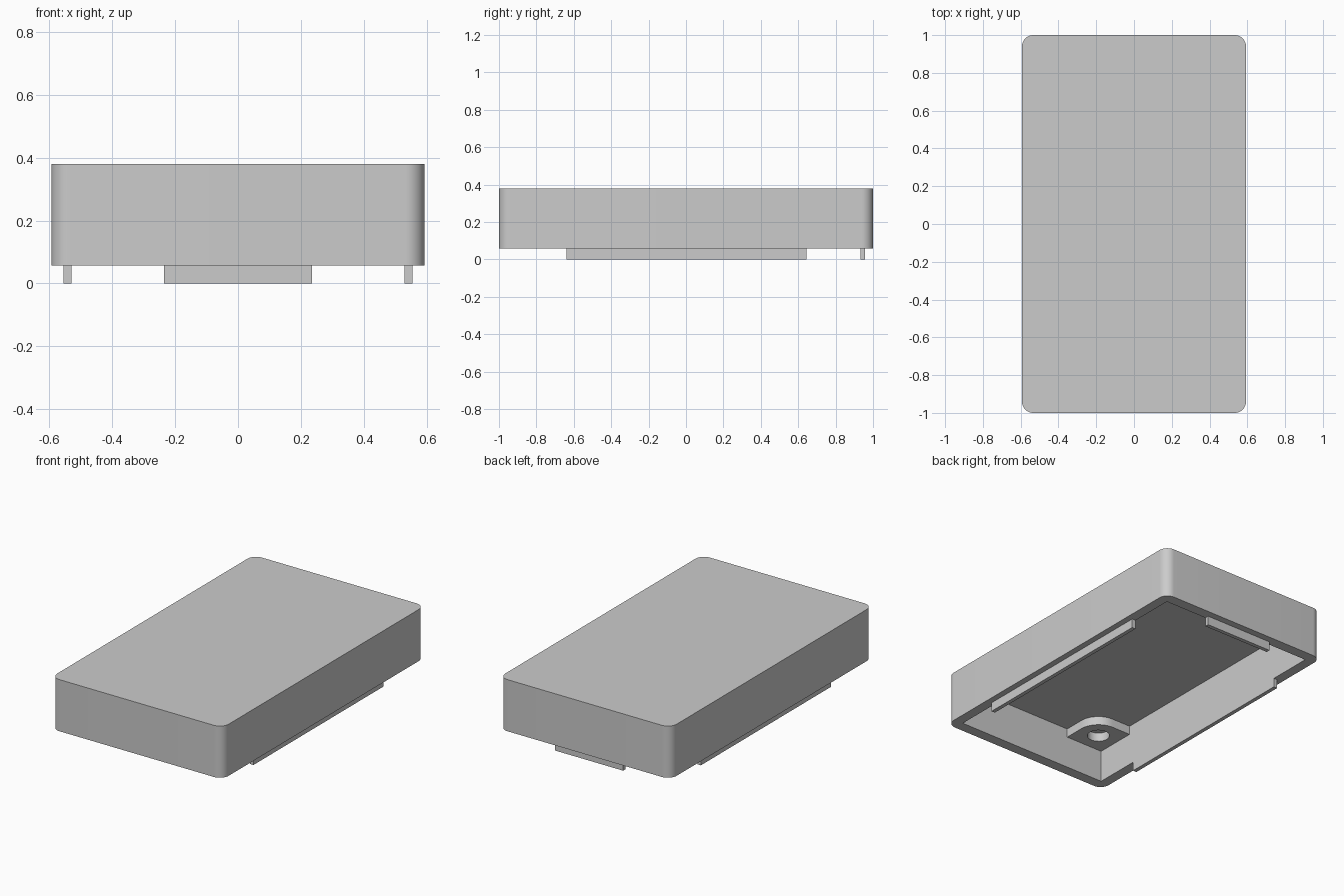
import bpy, bmesh, math

if "Cube" in bpy.data.objects:
    bpy.data.objects.remove(bpy.data.objects["Cube"])

# Main sizes
HX, HY = 0.593, 1.0        # outer half sizes
IX, IY = 0.53, 0.932       # inner cavity half sizes
RIM, CEIL, TOP = 0.057, 0.315, 0.38
TONGUE = 0.025

grey = bpy.data.materials.new("light grey")
grey.diffuse_color = (0.6, 0.6, 0.6, 1)
grey.use_nodes = True
grey.node_tree.nodes["Principled BSDF"].inputs["Base Color"].default_value = grey.diffuse_color


def arc(cx, cy, r, a0, a1, n):
    return [(cx + r * math.cos(math.radians(a0 + (a1 - a0) * i / n)),
             cy + r * math.sin(math.radians(a0 + (a1 - a0) * i / n)))
            for i in range(n + 1)]


def rect(x0, y0, x1, y1):
    return [(x0, y0), (x1, y0), (x1, y1), (x0, y1)]


def wall(bm, pts, z0, z1):
    """Upright wall along a closed outline; returns bottom and top edges."""
    lo = [bm.verts.new((x, y, z0)) for x, y in pts]
    hi = [bm.verts.new((x, y, z1)) for x, y in pts]
    n = len(pts)
    for i in range(n):
        j = (i + 1) % n
        bm.faces.new((lo[i], lo[j], hi[j], hi[i]))
    return [[bm.edges.get((v[i], v[(i + 1) % n])) for i in range(n)]
            for v in (lo, hi)]


def cap(bm, edges):
    bmesh.ops.triangle_fill(bm, use_beauty=True, edges=edges, normal=(0, 0, 1))


def finish(name, bm):
    bmesh.ops.recalc_face_normals(bm, faces=bm.faces[:])
    me = bpy.data.meshes.new(name)
    bm.to_mesh(me)
    bm.free()
    ob = bpy.data.objects.new(name, me)
    bpy.context.collection.objects.link(ob)
    me.materials.append(grey)
    bpy.ops.object.select_all(action='DESELECT')
    ob.select_set(True)
    bpy.context.view_layer.objects.active = ob
    bpy.ops.object.shade_smooth_by_angle(angle=math.radians(30))
    return ob


def prism(name, loops, z0, z1):
    bm = bmesh.new()
    ends = [wall(bm, p, z0, z1) for p in loops]
    cap(bm, [e for lo, hi in ends for e in lo])
    cap(bm, [e for lo, hi in ends for e in hi])
    return finish(name, bm)


# Cover shell: rounded outside, square cavity open at the bottom
R = 0.06
outline = []
for sx, sy, a in ((1, 1, 0), (-1, 1, 90), (-1, -1, 180), (1, -1, 270)):
    outline += arc(sx * (HX - R), sy * (HY - R), R, a, a + 90, 12)
bm = bmesh.new()
out_lo, out_hi = wall(bm, outline, RIM, TOP)
in_lo, in_hi = wall(bm, rect(-IX, -IY, IX, IY), RIM, CEIL)
cap(bm, out_lo + in_lo)
cap(bm, out_hi)
cap(bm, in_hi)
finish("cover_shell", bm)

# Locating tongues under the rim, flush with the cavity walls
for side, s in (("left", -1), ("right", 1)):
    xs = sorted((s * IX, s * (IX + TONGUE)))
    prism(side + "_tongue", [rect(xs[0], -0.64, xs[1], 0.645)], 0, RIM)
prism("back_tongue", [rect(-0.235, IY, 0.235, IY + TONGUE)], 0, RIM)

# Corner boss with a round recess
B = 0.13
cx, cy = -IX + B, -IY + B
boss = [(-IX, -IY), (-IX + 2 * B, -IY)] + arc(cx, cy, B, 0, 90, 16) + [(-IX, -IY + 2 * B)]
hole = arc(cx, cy, 0.065, 0, 360, 32)[:-1]
prism("corner_boss", [boss, hole], 0.26, CEIL)
